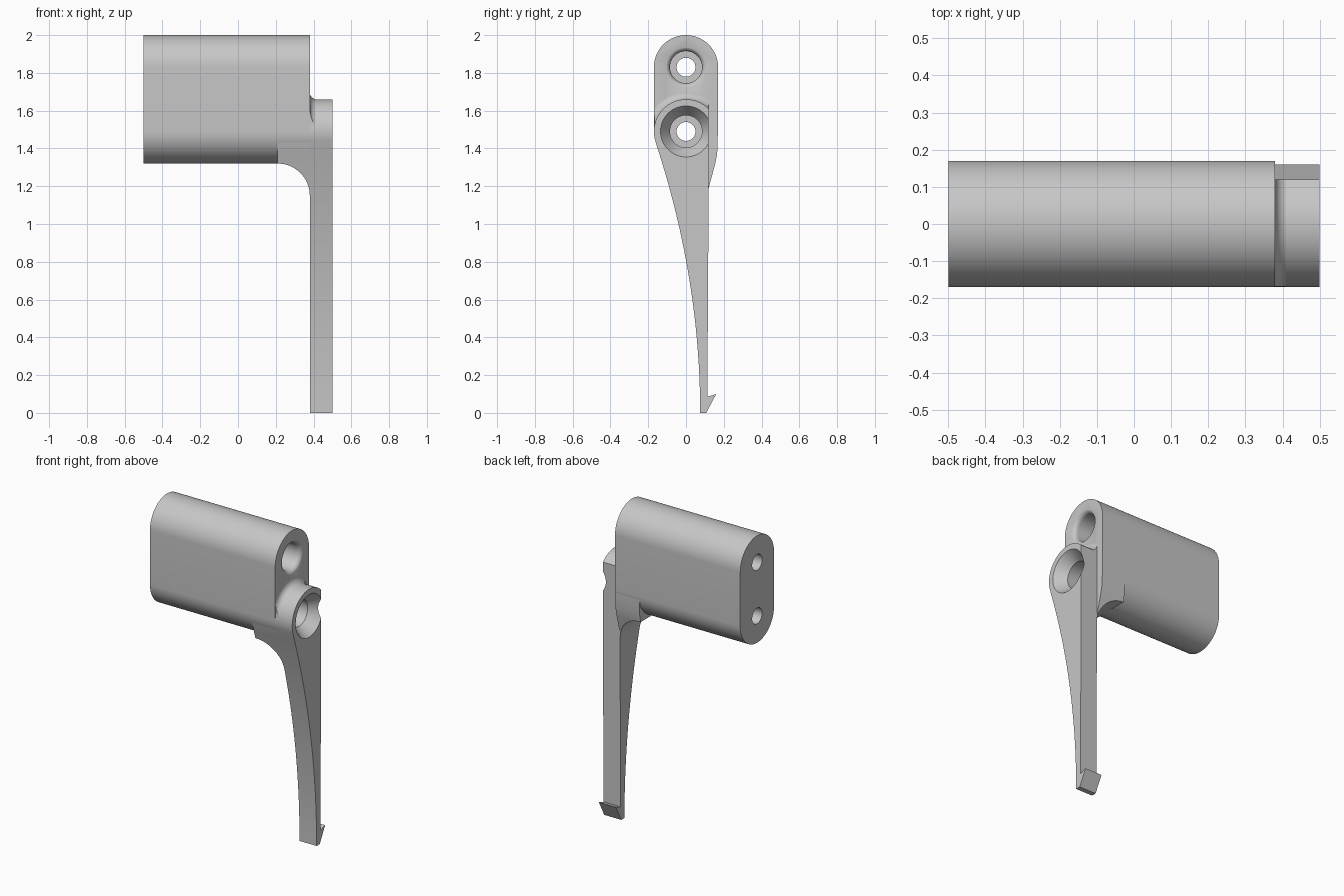
import bpy, bmesh, math

if "Cube" in bpy.data.objects:
    bpy.data.objects.remove(bpy.data.objects["Cube"])

grey = bpy.data.materials.new("plain grey")
grey.use_nodes = True
COLOUR = (0.57, 0.57, 0.57, 1)
grey.diffuse_color = COLOUR
grey.node_tree.nodes["Principled BSDF"].inputs["Base Color"].default_value = COLOUR

R, LOW, HIGH = 0.17, 1.49, 1.83      # lobe radius and hole heights
LEFT, FACE, FRONT = -0.5, 0.38, 0.5  # x of back end, body face, arm face


def finish(name, bm):
    bmesh.ops.recalc_face_normals(bm, faces=bm.faces)
    mesh = bpy.data.meshes.new(name)
    bm.to_mesh(mesh)
    bm.free()
    mesh.materials.append(grey)
    obj = bpy.data.objects.new(name, mesh)
    bpy.context.collection.objects.link(obj)
    return obj


def prism(name, points, start, end, axis="x", round_end=0):
    """Extrude a (y, z) outline along x, or an (x, z) outline along y."""
    bm = bmesh.new()
    place = (lambda t, a, b: (t, a, b)) if axis == "x" else (lambda t, a, b: (a, t, b))
    near = [bm.verts.new(place(start, a, b)) for a, b in points]
    far = [bm.verts.new(place(end, a, b)) for a, b in points]
    bm.faces.new(near)
    cap = bm.faces.new(far)
    for i in range(len(points)):
        bm.faces.new((near[i - 1], near[i], far[i], far[i - 1]))
    if round_end:
        bmesh.ops.bevel(bm, geom=list(cap.edges), offset=round_end, segments=7,
                        profile=0.5, affect="EDGES", clamp_overlap=False)
    return finish(name, bm)


def lathe(name, profile, z, steps=64):
    """Spin an (x, radius) profile around the x axis at height z."""
    bm = bmesh.new()
    rings = []
    for x, r in profile:
        rings.append([bm.verts.new((x, r * math.cos(t), z + r * math.sin(t)))
                      for t in (2 * math.pi * i / steps for i in range(steps))])
    for a, b in zip(rings, rings[1:]):
        for i in range(steps):
            j = (i + 1) % steps
            bm.faces.new((a[i], a[j], b[j], b[i]))
    bm.faces.new(rings[0])
    bm.faces.new(rings[-1])
    return finish(name, bm)


def combine(target, other, operation):
    mod = target.modifiers.new(operation.lower(), "BOOLEAN")
    mod.object, mod.operation, mod.solver = other, operation, "EXACT"
    bpy.context.view_layer.objects.active = target
    bpy.ops.object.modifier_apply(modifier=mod.name)


def arc(cy, cz, r, a0, a1, n=24):
    return [(cy + r * math.cos(math.radians(a0 + (a1 - a0) * i / n)),
             cz + r * math.sin(math.radians(a0 + (a1 - a0) * i / n))) for i in range(n + 1)]


# Main body: a long slot-shaped block with one softened end
body = prism("body", arc(0, HIGH, R, 0, 180, 40) + arc(0, LOW, R, 180, 360, 40),
             LEFT, FACE, round_end=0.04)

# Arm: round head, one straight back edge, one long curved front edge, hooked foot
curve = [(0.075 - z * z / 8.7, z) for z in (1.42 * i / 28 for i in range(28, -1, -1))]
cut = math.degrees(math.acos(0.12 / R))
hook = [(0.107, 0), (0.16, 0.1), (0.113, 0.085)]
arm = prism("arm", arc(0, LOW, R, cut, 198, 40) + curve + hook + [(0.12, 1.2)], FACE, FRONT)

# Gusset: hollow curve carrying the arm into the underside of the body
gusset = prism("gusset", arc(0, LOW, R - 0.001, 0, 198, 40) + curve[:9]
               + [(0.114, curve[8][1]), (0.12, 1.19), (0.155, 1.32), (0.165, 1.37)],
               0.19, FACE)
sweep = prism("sweep", arc(0.21, 1.15, R, 90, 0) + [(0.45, 1.15), (0.45, 1.7), (0.21, 1.7)],
              -0.3, 0.3, axis="y")
combine(gusset, sweep, "INTERSECT")

# Cove: small fillet between the body face and the arm head
cove = lathe("cove", [(0.33, 0.03), (0.33, 0.205)]
             + arc(0.418, 0.207, 0.038, 180, 270, 8) + [(0.419, 0.03)], LOW)
trim = prism("trim", [(-0.168, 1.5), (0.1195, 1.5), (0.1195, 1.8), (-0.168, 1.8)], 0.3, 0.45)
combine(cove, trim, "INTERSECT")

# Screw holes: narrow through bore, wide head recess, flared mouth
upper = lathe("upper_hole", [(-0.6, 0.05), (0.2, 0.05), (0.2, 0.085)]
              + arc(0.352, 0.115, 0.03, 270, 360, 6) + [(0.6, 0.115)], HIGH)
lower = lathe("lower_hole", [(-0.6, 0.05), (0.25, 0.05), (0.25, 0.085),
                             (0.43, 0.085), (0.57, 0.185)], LOW)
combine(body, upper, "DIFFERENCE")
for part in (body, arm, gusset, cove):
    combine(part, lower, "DIFFERENCE")
for helper in (sweep, trim, upper, lower):
    bpy.data.objects.remove(helper)

# Smooth curved faces, keep crisp edges
bpy.ops.object.select_all(action="DESELECT")
for part in (body, arm, gusset, cove):
    part.select_set(True)
bpy.context.view_layer.objects.active = body
bpy.ops.object.shade_smooth_by_angle(angle=math.radians(30))
